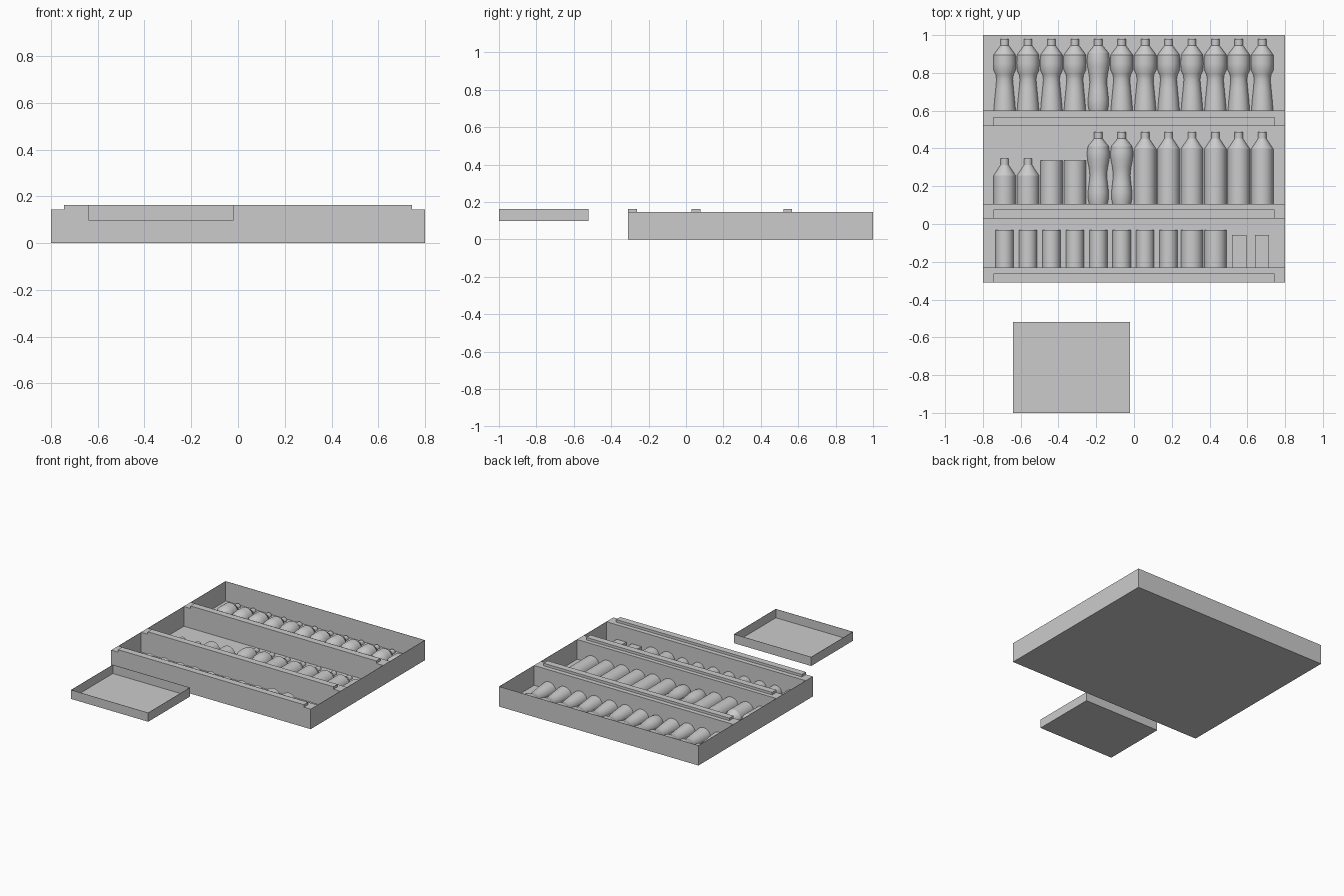
import bpy, bmesh, math

cube = bpy.data.objects.get("Cube")
if cube:
    bpy.data.objects.remove(cube, do_unlink=True)

grey = bpy.data.materials.new("light_grey")
grey.use_nodes = True
COLOUR = (0.6, 0.6, 0.6, 1)
grey.diffuse_color = COLOUR
grey.node_tree.nodes["Principled BSDF"].inputs["Base Color"].default_value = COLOUR


def finish(bm, name, smooth=False):
    bmesh.ops.recalc_face_normals(bm, faces=bm.faces[:])
    mesh = bpy.data.meshes.new(name)
    bm.to_mesh(mesh)
    bm.free()
    mesh.materials.append(grey)
    obj = bpy.data.objects.new(name, mesh)
    bpy.context.collection.objects.link(obj)
    if smooth:
        bpy.ops.object.select_all(action="DESELECT")
        obj.select_set(True)
        bpy.context.view_layer.objects.active = obj
        bpy.ops.object.shade_smooth_by_angle(angle=math.radians(30))
    return obj


def box_mesh(x, y, z):
    bm = bmesh.new()
    bmesh.ops.create_cube(bm, size=1)
    for v in bm.verts:
        for i, (lo, hi) in enumerate((x, y, z)):
            v.co[i] = hi if v.co[i] > 0 else lo
    return bm


def box(name, x, y, z):
    return finish(box_mesh(x, y, z), name)


def open_tray(name, x, y, z, front_lift=0.0):
    """Thin-walled box without a lid; front_lift raises the front of its floor."""
    bm = box_mesh(x, y, z)
    bm.faces.ensure_lookup_table()
    lid = max(bm.faces, key=lambda f: f.calc_center_median().z)
    bmesh.ops.delete(bm, geom=[lid], context="FACES_ONLY")
    for v in bm.verts:
        if v.co.z == z[0] and v.co.y == y[0]:
            v.co.z += front_lift
    bmesh.ops.recalc_face_normals(bm, faces=bm.faces[:])
    obj = finish(bm, name)
    wall = obj.modifiers.new("wall", "SOLIDIFY")
    wall.thickness = 0.003
    # keep the outer size exact
    wall.offset = -1
    return obj


def half_round(name, x, y, profile, steps=16):
    """Half of a turned shape lying on the floor, its axis along y."""
    bm = bmesh.new()
    rings = []
    for radius, along in profile:
        ring = []
        for i in range(steps + 1):
            a = math.pi * i / steps
            ring.append(bm.verts.new((x + radius * math.cos(a), y + along, radius * math.sin(a))))
        rings.append(ring)
    for low, high in zip(rings, rings[1:]):
        for i in range(steps):
            bm.faces.new((low[i], low[i + 1], high[i + 1], high[i]))
    bm.faces.new(rings[0])
    bm.faces.new(rings[-1])
    return finish(bm, name, smooth=True)


# Profiles: (radius, distance from the shelf)
WAISTED = [(.058, 0), (.054, .05), (.047, .12), (.043, .165), (.047, .19), (.059, .215),
           (.06, .25), (.059, .295), (.022, .345), (.022, .38)]
CURVY = [(.049, 0), (.054, .025), (.055, .06), (.049, .11), (.045, .15), (.049, .19),
         (.058, .235), (.06, .27), (.055, .305), (.022, .345), (.022, .38)]
STRAIGHT = [(.059, 0), (.059, .29), (.022, .345), (.022, .38)]
SHORT = [(.058, 0), (.058, .15), (.022, .205), (.022, .24)]
JAR = [(.059, 0), (.059, .23)]
CAN = [(.048, 0), (.048, .198)]
WIDE_CAN = [(.059, 0), (.059, .198)]

# Cabinet lying on its back
open_tray("cabinet", (-.8, .8), (-.31, 1), (0, .145))

# Shelves, each with a raised front rail
for tag, y0, y1 in (("lower", -.31, -.23), ("middle", .03, .107), ("upper", .52, .6)):
    box(tag + "_shelf", (-.8, .8), (y0, y1), (0, .145))
    box(tag + "_rail", (-.745, .745), (y0, y0 + .047), (.145, .163))

# Goods on the shelves, left to right
rows = (
    ("upper_bottle", .6, [WAISTED] * 4 + [CURVY] + [WAISTED] * 7),
    ("middle_bottle", .107, [SHORT] * 2 + [JAR] * 2 + [CURVY] * 2 + [STRAIGHT] * 6),
    ("lower_can", -.23, [CAN] * 8 + [WIDE_CAN] * 2),
)
for name, y, goods in rows:
    for i, profile in enumerate(goods):
        half_round(f"{name}_{i + 1}", -.685 + .124 * i, y, profile)

# Two cartons at the end of the lower row
for i, x in enumerate((.557, .678)):
    box(f"carton_{i + 1}", (x - .038, x + .038), (-.23, -.057), (0, .04))

# Separate tray with a sloping floor
open_tray("loose_tray", (-.64, -.02), (-1, -.52), (.098, .163), front_lift=.034)
